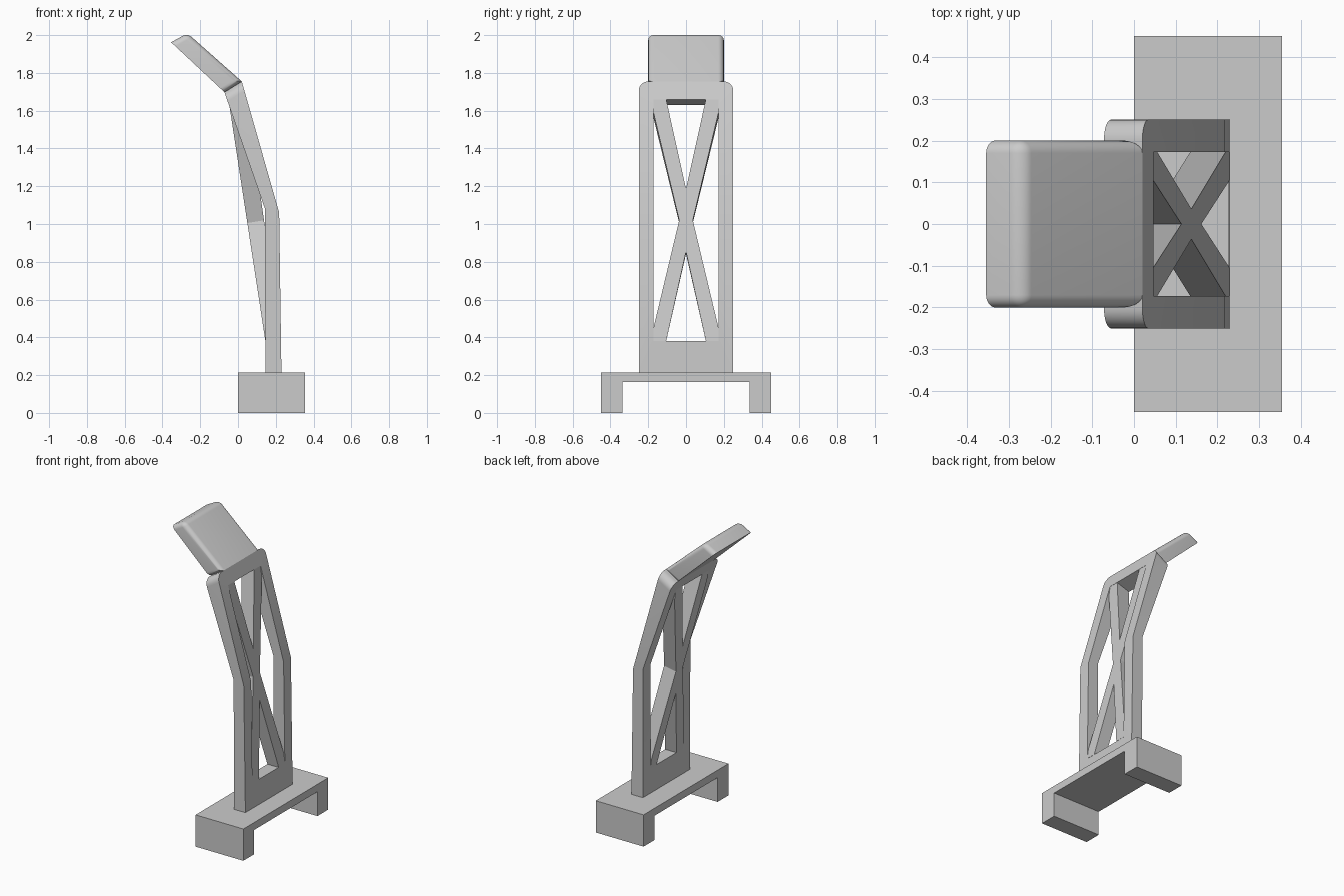
import bpy
import bmesh
from mathutils import Vector

cube = bpy.data.objects.get("Cube")
if cube:
    bpy.data.objects.remove(cube, do_unlink=True)

grey = bpy.data.materials.new("plain_grey")
grey.use_nodes = True
grey.diffuse_color = (0.6, 0.6, 0.6, 1)
grey.node_tree.nodes["Principled BSDF"].inputs["Base Color"].default_value = (0.6, 0.6, 0.6, 1)


def prism(name, near, far, bevel_rule=None, offset=0.0):
    """Solid between two matching outlines, with chosen edges rounded."""
    bm = bmesh.new()
    a = [bm.verts.new(p) for p in near]
    b = [bm.verts.new(p) for p in far]
    bm.faces.new(a)
    bm.faces.new(b[::-1])
    for i in range(len(a)):
        j = (i + 1) % len(a)
        bm.faces.new((a[j], a[i], b[i], b[j]))
    bmesh.ops.recalc_face_normals(bm, faces=bm.faces)
    if bevel_rule:
        edges = [e for e in bm.edges if bevel_rule(*(v.co for v in e.verts))]
        bmesh.ops.bevel(bm, geom=edges, offset=offset, segments=8,
                        profile=0.5, affect='EDGES', clamp_overlap=True)
    mesh = bpy.data.meshes.new(name)
    bm.to_mesh(mesh)
    bm.free()
    mesh.materials.append(grey)
    obj = bpy.data.objects.new(name, mesh)
    bpy.context.collection.objects.link(obj)
    return obj


def across(name, profile, half_width, **kw):
    """Extrude an x-z profile symmetrically along y."""
    return prism(name, [(x, -half_width, z) for x, z in profile],
                 [(x, half_width, z) for x, z in profile], **kw)


def activate(obj):
    bpy.ops.object.select_all(action='DESELECT')
    obj.select_set(True)
    bpy.context.view_layer.objects.active = obj


# Bridge-shaped base with two feet
feet = [(-0.45, 0), (-0.335, 0), (-0.335, 0.163), (0.335, 0.163),
        (0.335, 0), (0.45, 0), (0.45, 0.213), (-0.45, 0.213)]
prism("base", [(0, y, z) for y, z in feet], [(0.355, y, z) for y, z in feet])

# Bent upright frame with rounded upper corners
back_top, front_top = (0.02, 1.755), (-0.072, 1.698)
frame = across("upright_frame",
               [(0.145, 0.213), (0.23, 0.213), (0.218, 1.06), back_top,
                front_top, (0.143, 1.08)], 0.25,
               bevel_rule=lambda p, q: min(p.z, q.z) > 1.6 and p.y == q.y, offset=0.05)

# Window through the frame
cutter = across("window_cutter",
                [(-0.23, 0.38), (0.4, 0.38), (0.23, 1.72), (-0.23, 1.57)], 0.172)
cutter.hide_render = True
cut = frame.modifiers.new("window", 'BOOLEAN')
cut.operation = 'DIFFERENCE'
cut.solver = 'EXACT'
cut.object = cutter
activate(frame)
bpy.ops.object.modifier_apply(modifier="window")
bpy.data.objects.remove(cutter, do_unlink=True)

# Straight cross brace spanning the window; t runs from bottom to top
half = [(0, 0.37), (0.105, 0), (0.172, 0), (0.172, 0.055), (0.036, 0.5)]
side = half + [(y, 1 - t) for y, t in half[-2::-1]]
outline = side + [(-y, t) for y, t in side[-2:0:-1]]


def slanted(bottom, top):
    lo, hi = Vector(bottom), Vector(top)
    points = []
    for y, t in outline:
        x, z = lo.lerp(hi, t)
        points.append((x, y, z))
    return points


prism("cross_brace", slanted((0.145, 0.38), (-0.046, 1.63)),
      slanted((0.229, 0.38), (0.046, 1.66)))

# Tilted head panel, rounded at its corners and along its upper rim
tip_low, tip_high = (-0.354, 1.962), (-0.268, 2.010)


def upper(p):
    return any(abs(p.x - x) + abs(p.z - z) < 0.001 for x, z in (tip_high, back_top))


def panel_edges(p, q):
    if upper(p) != upper(q):
        return True
    return upper(p) and not (p.x > 0 and q.x > 0)


panel = across("head_panel", [front_top, back_top, tip_high, tip_low], 0.2,
               bevel_rule=panel_edges, offset=0.03)

for obj in (frame, panel):
    activate(obj)
    bpy.ops.object.shade_smooth_by_angle(angle=0.5)
